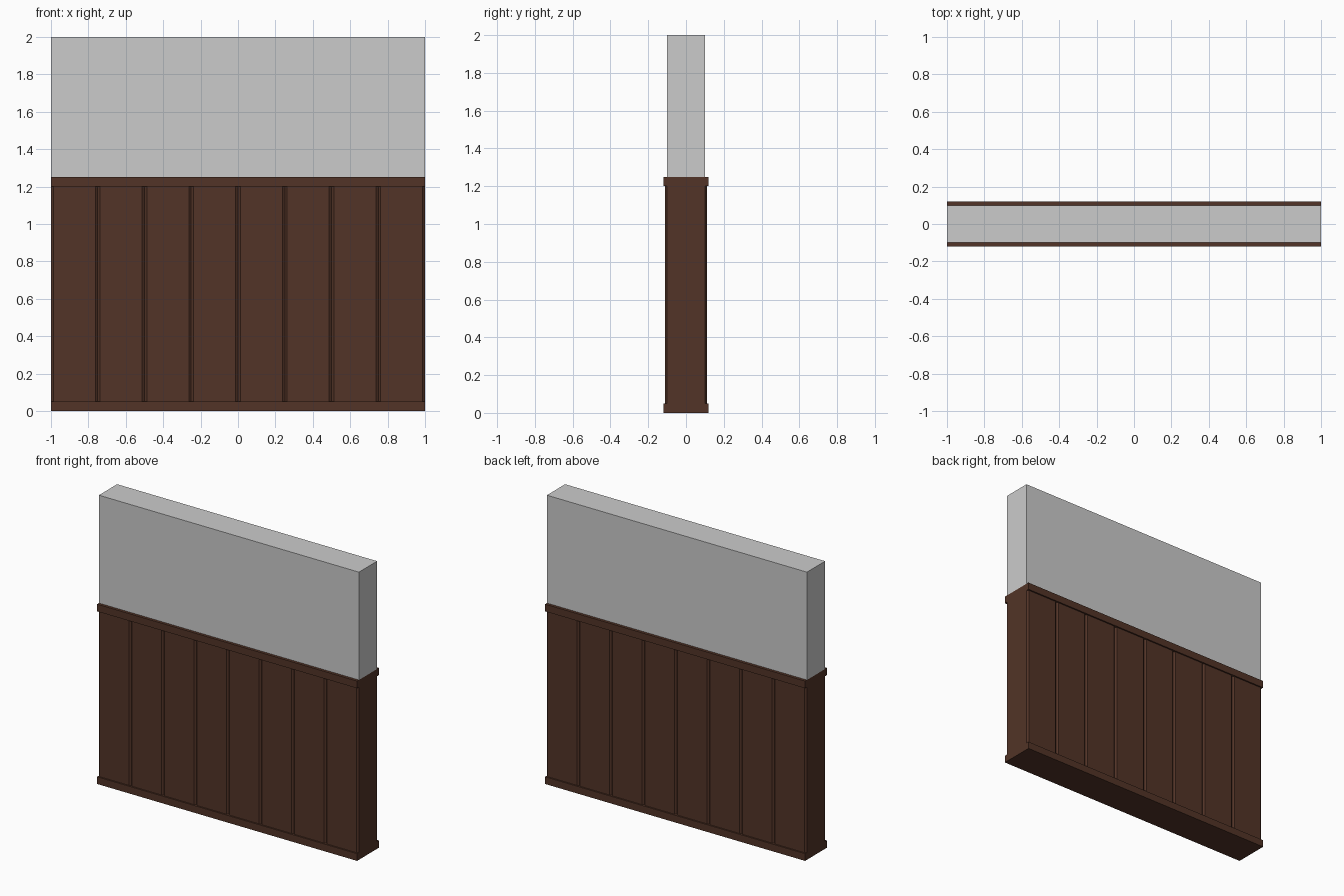
import bpy, bmesh

if "Cube" in bpy.data.objects:
    bpy.data.objects.remove(bpy.data.objects["Cube"])

wood = bpy.data.materials.new("dark_wood")
wood.diffuse_color = (0.085, 0.034, 0.02, 1)
wood.use_nodes = True
wood.node_tree.nodes["Principled BSDF"].inputs["Base Color"].default_value = wood.diffuse_color


def prism(name, outline, z0, z1, mat=None):
    """Extrude a plan outline from z0 up to z1."""
    bm = bmesh.new()
    face = bm.faces.new([bm.verts.new((x, y, z0)) for x, y in outline])
    top = bmesh.ops.extrude_face_region(bm, geom=[face])["geom"]
    bmesh.ops.translate(bm, vec=(0, 0, z1 - z0),
                        verts=[v for v in top if isinstance(v, bmesh.types.BMVert)])
    bmesh.ops.recalc_face_normals(bm, faces=bm.faces)
    mesh = bpy.data.meshes.new(name)
    bm.to_mesh(mesh)
    bm.free()
    obj = bpy.data.objects.new(name, mesh)
    bpy.context.collection.objects.link(obj)
    if mat:
        mesh.materials.append(mat)
    return obj


def rect(hy):
    return [(-1, -hy), (1, -hy), (1, hy), (-1, hy)]


# plain upper wall
prism("upper_wall", rect(0.10), 1.25, 2.0)

# vertical boards separated by V grooves, on both faces
front = [(-1, -0.10)]
for i in range(8):
    x = -1 + 0.25 * i
    front += [(x + 0.0125, -0.11), (x + 0.2375, -0.11), (x + 0.25, -0.10)]
back = [(-x, -y) for x, y in front]
prism("board_panelling", front + back, 0.05, 1.20, wood)

# skirting and cap rail
prism("skirting_rail", rect(0.12), 0.0, 0.05, wood)
prism("cap_rail", rect(0.12), 1.20, 1.25, wood)
